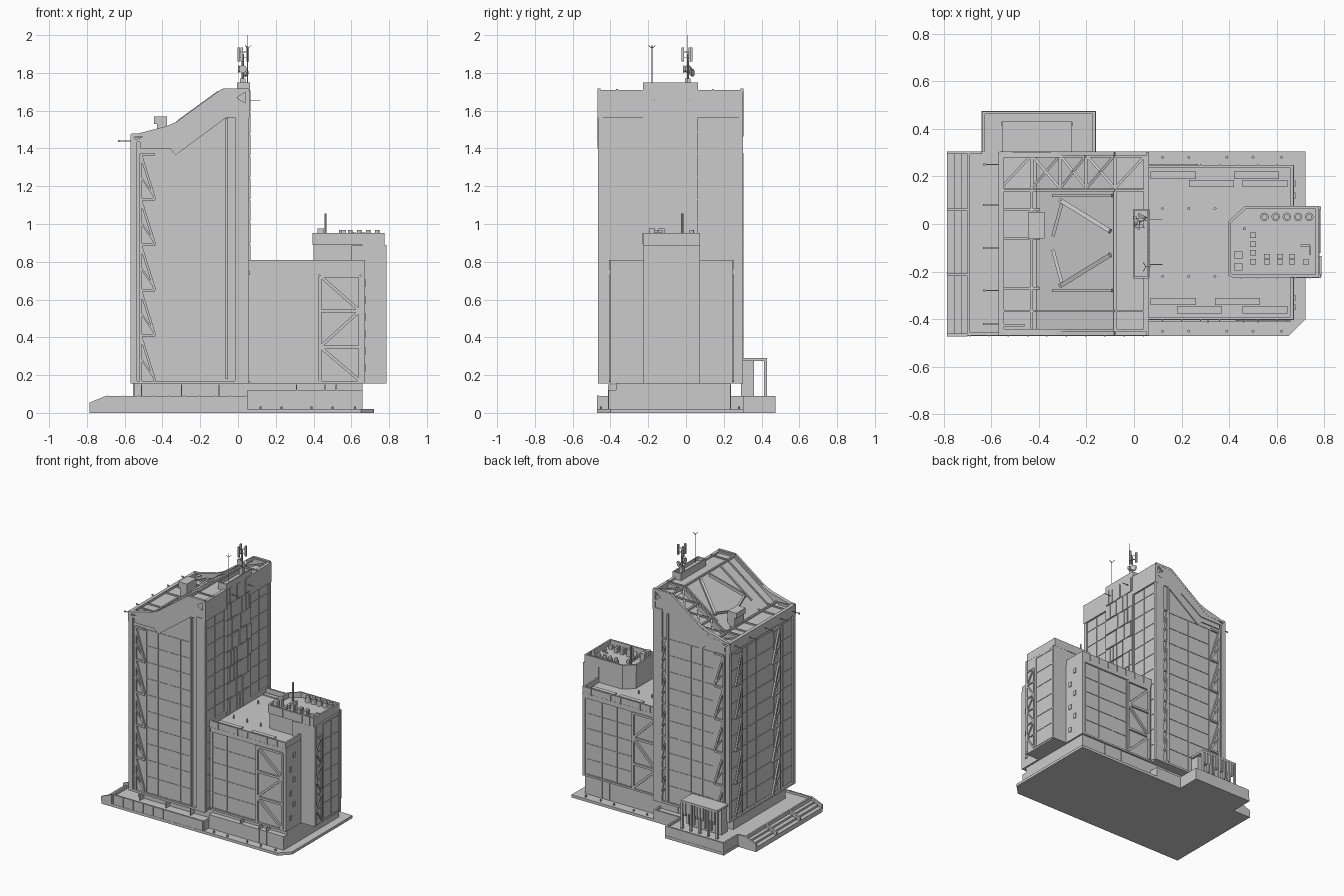
import bpy, bmesh, math, random
from mathutils import Vector, Matrix

if "Cube" in bpy.data.objects:
    bpy.data.objects.remove(bpy.data.objects["Cube"])
random.seed(4)


class Part:
    """Collects simple solids into one named mesh object."""
    def __init__(self, name):
        self.name, self.bm = name, bmesh.new()

    def box(self, x0, x1, y0, y1, z0, z1):
        m = Matrix.Translation(((x0+x1)/2, (y0+y1)/2, (z0+z1)/2)) @ Matrix.Diagonal((x1-x0, y1-y0, z1-z0, 1))
        bmesh.ops.create_cube(self.bm, size=1, matrix=m)

    def beam(self, p, q, w=.01):
        p, q = Vector(p), Vector(q)
        d = q - p
        m = Matrix.Translation((p+q)/2) @ d.to_track_quat('Z', 'Y').to_matrix().to_4x4()
        bmesh.ops.create_cube(self.bm, size=1, matrix=m @ Matrix.Diagonal((w, w, d.length, 1)))

    def cyl(self, x, y, z0, z1, r, n=10):
        bmesh.ops.create_cone(self.bm, cap_ends=True, segments=n, radius1=r, radius2=r, depth=z1-z0,
                              matrix=Matrix.Translation((x, y, (z0+z1)/2)))

    def prism(self, pts, a, b, axis='z'):
        f3 = (lambda p, t: (p[0], p[1], t)) if axis == 'z' else (lambda p, t: (p[0], t, p[1]))
        lo = [self.bm.verts.new(f3(p, a)) for p in pts]
        hi = [self.bm.verts.new(f3(p, b)) for p in pts]
        fs = [self.bm.faces.new(lo), self.bm.faces.new(hi)]
        for i in range(len(pts)):
            j = (i+1) % len(pts)
            fs.append(self.bm.faces.new((lo[i], lo[j], hi[j], hi[i])))
        bmesh.ops.recalc_face_normals(self.bm, faces=fs)

    def ring(self, pts, z0, z1, t):
        # parapet wall following a closed outline
        for p, q in zip(pts, pts[1:] + pts[:1]):
            d = (Vector(q) - Vector(p)).normalized() * t
            n = Vector((-d.y, d.x))
            p, q = Vector(p), Vector(q)
            self.prism([p, q, q+n, p+n], z0, z1)

    def done(self):
        me = bpy.data.meshes.new(self.name)
        self.bm.to_mesh(me)
        self.bm.free()
        bpy.context.collection.objects.link(bpy.data.objects.new(self.name, me))


def rect(x0, x1, y0, y1):
    return [(x0, y0), (x1, y0), (x1, y1), (x0, y1)]


def on_y(y):
    return lambda u, z: (u, y, z)


def on_x(x):
    return lambda u, z: (x, u, z)


def grid(name, f, us, zs, w=.005):
    # joint lines on a wall; top height may be given per column by a function
    p = Part(name)
    for z in zs:
        p.beam(f(us[0], z), f(us[-1], z), w)
    for u in us:
        p.beam(f(u, zs[0]), f(u, zs[-1]), w)
    p.done()


def truss(name, f, u0, u1, zs, w=.014, zig=False):
    p = Part(name)
    for i, (a, b) in enumerate(zip(zs, zs[1:])):
        l, r = (u0, u1) if (zig or i % 2 == 0) else (u1, u0)
        p.beam(f(l, b), f(r, a), w)
        p.beam(f(u0, a), f(u0, b), w)
        if zig:
            p.beam(f(u0, (a+b)/2), f(u1, a+.01), w*.7)
        else:
            p.beam(f(u1, a), f(u1, b), w)
        p.beam(f(u0, b), f(u1, b), w)
    p.done()


def steps(a, b, n):
    return [a + (b-a)*i/n for i in range(n+1)]


# ground slab, terrace, stairs and podium
p = Part("ground_slab")
p.prism([(-.785, -.47), (.65, -.47), (.72, -.40), (.72, .305), (-.16, .305), (-.16, .475), (-.64, .475), (-.64, .305), (-.785, .305)], 0, .02)
p.done()
p = Part("terrace")
p.box(-.70, .05, -.468, .305, .02, .075)
p.box(-.638, -.162, .30, .473, .02, .075)
p.ring([(-.70, -.468), (.05, -.468), (.05, .305), (-.162, .305), (-.162, .473), (-.638, .473), (-.638, .305), (-.70, .305)], .07, .09, .012)
for x in steps(-.69, .04, 9):
    p.box(x-.003, x+.003, -.472, -.46, .02, .092)
p.done()
p = Part("entrance_steps")
for i in range(3):
    p.box(-.785+.03*i, -.69, -.46, .30, .02, .035+.015*i)
for y in (-.468, -.215, .058, .297):
    p.prism([(-.785, .02), (-.785, .055), (-.70, .09), (-.70, .02)], y-.004, y+.008, 'y')
p.done()
p = Part("podium")
p.box(-.55, .66, -.37, .235, .02, .155)
p.box(.05, .66, -.41, -.36, .02, .12)
for x in (-.51, -.3, -.1, .31, .46, .52):
    p.box(x-.003, x+.003, -.414, .239, .02, .15)
p.done()
p = Part("bollards")
for x in (.12, .23, .39, .50, .62):
    for y in (-.45, .28):
        p.cyl(x, y, .02, .035, .006)
p.done()

# rear entrance pavilion
p = Part("rear_pavilion")
p.box(-.555, -.26, .30, .43, .275, .29)
p.box(-.54, -.275, .29, .36, .08, .28)
for i, x in enumerate(steps(-.55, -.265, 12)):
    p.box(x-.007, x+.007, .412, .43, .08 if i % 3 == 0 else .13 + .05*(i % 2), .28)
for i in range(3):
    p.box(-.53+.1*i, -.47+.1*i, .415, .425, .20, .28)
p.done()

# tower: stepped roof profile extruded through the depth
TOP = [(-.565, 1.47), (-.41, 1.47), (-.08, 1.71), (.055, 1.71)]


def zr(x):
    return 1.47 if x < -.41 else 1.71 if x > -.08 else 1.47 + .24*(x+.41)/.33


def tower_profile(drop, x0=-.552, x1=.05):
    return [(x0, .155), (x1, .155), (x1, 1.71-drop), (-.08, 1.71-drop), (-.41, 1.47-drop), (x0, 1.47-drop)]


p = Part("tower_body")
p.prism(tower_profile(.012), -.45, .15, 'y')
p.prism(tower_profile(.045), .15, .29, 'y')
p.done()
p = Part("tower_roof_fascia")
outer = [(.058, 1.63), (-.06, 1.63), (-.35, 1.435), (-.565, 1.435)]
inner = [(.058, 1.565), (-.06, 1.565), (-.33, 1.365), (-.36, 1.40), (-.52, 1.40)]
for y0, y1 in ((-.468, -.44), (.28, .303)):
    p.prism(TOP + outer[::-1], y0, y1, 'y')
for y0, y1 in ((-.461, -.44), (.28, .297)):
    p.prism([(-.52, 1.44), (-.35, 1.44), (-.06, 1.64), (.058, 1.64)] + inner, y0, y1, 'y')
p.box(-.57, -.545, -.468, .303, 1.40, 1.475)
p.box(.04, .062, -.468, -.22, 1.565, 1.71)
p.box(.04, .062, .05, .303, 1.565, 1.71)
p.done()
p = Part("tower_corner_columns")
for y0, y1 in ((-.466, -.44), (.28, .302)):
    p.box(-.015, .057, y0, y1, .155, 1.58)
    p.box(-.065, -.052, y0, y1, .18, 1.56)
    p.box(-.568, -.535, y0, y1, .155, 1.45)
    p.box(-.55, .055, y0, y1, .155, .17)
p.box(-.568, -.545, -.45, .29, .155, .17)
p.done()
floors = steps(.17, 1.37, 10)
grid("tower_front_joints", on_y(-.451), steps(-.43, -.06, 4), floors)
grid("tower_back_joints", on_y(.291), steps(-.43, -.06, 4), floors)
grid("tower_left_joints", on_x(-.553), steps(-.44, .28, 7), floors)
grid("tower_right_joints_front", on_x(.051), steps(-.45, -.23, 2), floors + [1.49, 1.57])
grid("tower_right_joints_rear", on_x(.051), steps(.06, .28, 2), floors + [1.49, 1.57])
bays = steps(.17, 1.37, 5)
truss("tower_front_brace", on_y(-.457), -.515, -.44, bays, .013, True)
truss("tower_back_brace", on_y(.297), -.515, -.44, bays, .013, True)
truss("tower_back_brace_inner", on_y(.297), -.05, .01, bays, .010, True)
truss("tower_left_brace", on_x(-.560), -.29, -.21, bays, .013, True)
truss("tower_left_brace_rear", on_x(-.560), .15, .22, bays, .010, True)

# lift core with staggered cladding panels
p = Part("lift_core")
p.box(-.005, .06, -.228, .064, .155, 1.725)
p.ring(rect(-.005, .064, -.228, .064), 1.70, 1.75, .008)
z = .78
while z < 1.69:
    y = -.226
    while y < .05:
        w = min(random.choice((.035, .05, .065)), .062-y)
        p.box(.055, .064 + random.choice((0, .003)), y+.002, y+w-.002, z+.004, z+.112)
        y += w
    z += .1165
p.done()

# roof frame: edge rims, cross ribs, rear lattice and V brace
p = Part("roof_frame")
for a, b in zip(TOP, TOP[1:]):
    for y in (-.46, -.365, .142, .296):
        w = .016 if y in (-.46, .296) else .009
        p.beam((a[0], y, a[1]), (b[0], y, b[1]), w)
xs = [-.56, -.43, -.31, -.20, -.08, .05]
for i, (a, b) in enumerate(zip(xs, xs[1:])):
    za, zb = zr(a)-.01, zr(b)-.01
    p.beam((a, .145, za), (a, .295, za), .014)
    p.beam((b, .145, zb), (b, .295, zb), .014)
    p.beam((a, .15, za), (b, .29, zb), .011)
    if i in (1, 2, 3):
        p.beam((a, .29, za), (b, .15, zb), .011)
for x in (-.56, -.43, -.08, .05):
    p.beam((x, -.46, zr(x)-.006), (x, .145, zr(x)-.006), .012)
for y in (-.27, -.06, .06):
    p.beam((-.56, y, 1.462), (-.37, y, 1.462), .01)
for s in (-1, 1):
    c = -.08
    p.beam((-.31, c+s*.18, zr(-.31)), (-.10, c+s*.05, zr(-.10)), .018)
    p.beam((-.34, c+s*.03, zr(-.34)), (-.30, c+s*.18, zr(-.30)), .014)
    p.beam((-.34, c+s*.20, zr(-.34)-.01), (-.09, c+s*.20, zr(-.09)-.01), .012)
p.done()
p = Part("roof_hood")
p.prism([(-.445, 1.57), (-.375, 1.57), (-.375, 1.47), (-.43, 1.45), (-.43, 1.53), (-.445, 1.53)], -.06, .05, 'y')
p.box(-.55, -.46, -.43, -.42, 1.455, 1.475)
p.done()
p = Part("facade_rods")
for y in (.25, .08, -.10, -.28, -.42):
    p.beam((-.63, y, 1.44), (-.56, y, 1.44), .004)
    p.box(-.634, -.624, y-.004, y+.004, 1.434, 1.444)
for y in (-.17, .02):
    p.beam((.05, y, 1.655), (.12, y, 1.655), .004)
p.done()

# roof antennas
p = Part("antenna_mast")
p.cyl(.025, .01, 1.72, 1.90, .006, 8)
p.box(.01, .04, -.005, .025, 1.72, 1.77)
for i in range(3):
    a = math.radians(120*i+20)
    x, y = .025+.028*math.cos(a), .01+.028*math.sin(a)
    for z in (1.88, 1.91):
        p.beam((.025, .01, z), (x, y, z), .004)
    p.box(x-.006, x+.006, y-.006, y+.006, 1.86, 1.935)
for dx, dy, z in ((-.018, 0, 1.82), (0, -.02, 1.82), (.01, .02, 1.80)):
    m = Matrix.Translation((.025+dx, .01+dy, z)) @ Vector((dx, dy, 0)).to_track_quat('Z', 'Y').to_matrix().to_4x4()
    bmesh.ops.create_cone(p.bm, cap_ends=True, segments=14, radius1=.014, radius2=.021, depth=.014, matrix=m)
p.cyl(.05, -.18, 1.72, 1.94, .0025, 6)
for i in range(3):
    a = math.radians(120*i)
    p.beam((.05, -.18, 1.93), (.05+.02*math.cos(a), -.18+.02*math.sin(a), 1.945), .003)
p.cyl(.05, .01, 1.75, 2.0, .0015, 6)
p.done()

# low wing
p = Part("wing_body")
p.box(.05, .66, -.395, .24, .155, .775)
p.ring(rect(.05, .67, -.402, .247), .755, .81, .012)
p.box(.655, .672, -.402, .247, .155, .77)
for y0, y1 in ((-.403, -.39), (.235, .248)):
    p.box(.06, .67, y0, y1, .73, .765)
    p.box(.06, .67, y0, y1, .155, .168)
    p.box(.65, .67, y0, y1, .155, .76)
for x in steps(.12, .6, 6):
    for y in (-.404, .249):
        p.box(x-.002, x+.002, y-.003, y+.003, .76, .81)
p.done()
wing_z = steps(.17, .73, 5)
grid("wing_front_joints", on_y(-.396), steps(.07, .42, 3), wing_z)
grid("wing_back_joints", on_y(.241), steps(.27, .64, 3), wing_z)
truss("wing_front_truss", on_y(-.40), .435, .645, [.17, .35, .54, .725], .016)
truss("wing_back_truss", on_y(.245), .07, .26, [.17, .35, .54, .725], .016)
p = Part("wing_slot_windows")
for i in range(6):
    for y in (-.35 + .04*(i % 2), .12 + .05*(i % 2)):
        p.box(.668, .678, y-.012, y+.012, .22+.09*i, .255+.09*i)
p.done()
p = Part("wing_roof_panels")
for x, y in ((.07, .19), (.23, .155), (.455, .155), (.42, .19), (.07, -.34), (.18, -.375), (.34, -.34), (.455, -.375)):
    p.box(x, x+.19, y, y+.03, .77, .783)
for x in (.12, .23, .34):
    for y in (.065, -.22):
        p.cyl(x, y, .77, .80, .006, 8)
p.done()

# stair tower with crown parapet
crown = [(.395, -.215), (.415, -.225), (.775, -.225), (.775, .075), (.465, .075), (.395, .01)]
p = Part("stair_tower")
p.box(.60, .78, -.222, .07, .155, .885)
p.prism([(x*.97+.017, y*.95) for x, y in crown], .76, .90, 'z')
p.prism(crown, .89, .915)
p.ring(crown, .91, .952, .012)
p.box(.66, .786, -.226, -.21, .155, .89)
p.box(.66, .786, .06, .074, .155, .89)
for x in (.45, .52, .6, .68, .74):
    p.box(x-.003, x+.003, -.229, -.222, .895, .95)
p.done()
grid("stair_tower_joints", on_x(.781), steps(-.12, .06, 2), steps(.17, .87, 6))
truss("stair_tower_brace", on_x(.782), -.215, -.14, steps(.17, .80, 6), .010)
p = Part("stair_roof_equipment")
for i in range(5):
    x = .548 + .047*i
    p.cyl(x, .03, .91, .95, .018, 12)
    p.cyl(x, .03, .95, .968, .012, 12)
for i in range(4):
    p.box(.488, .512, -.17+.037*i, -.147+.037*i, .91, .94)
for x in (.545, .60, .65):
    for y in (-.16, -.135):
        p.box(x, x+.026, y-.01, y+.01, .91, .955 if x > .56 else .968)
for y in (-.18, -.13):
    p.box(.42, .455, y-.015, y+.015, .91, .975)
p.box(.71, .735, -.17, -.15, .91, .945)
p.beam((.70, -.09, .92), (.74, -.09, .92), .008)
p.beam((.74, -.09, .92), (.74, -.13, .92), .008)
p.cyl(.463, -.02, .91, 1.055, .006, 8)
p.done()
